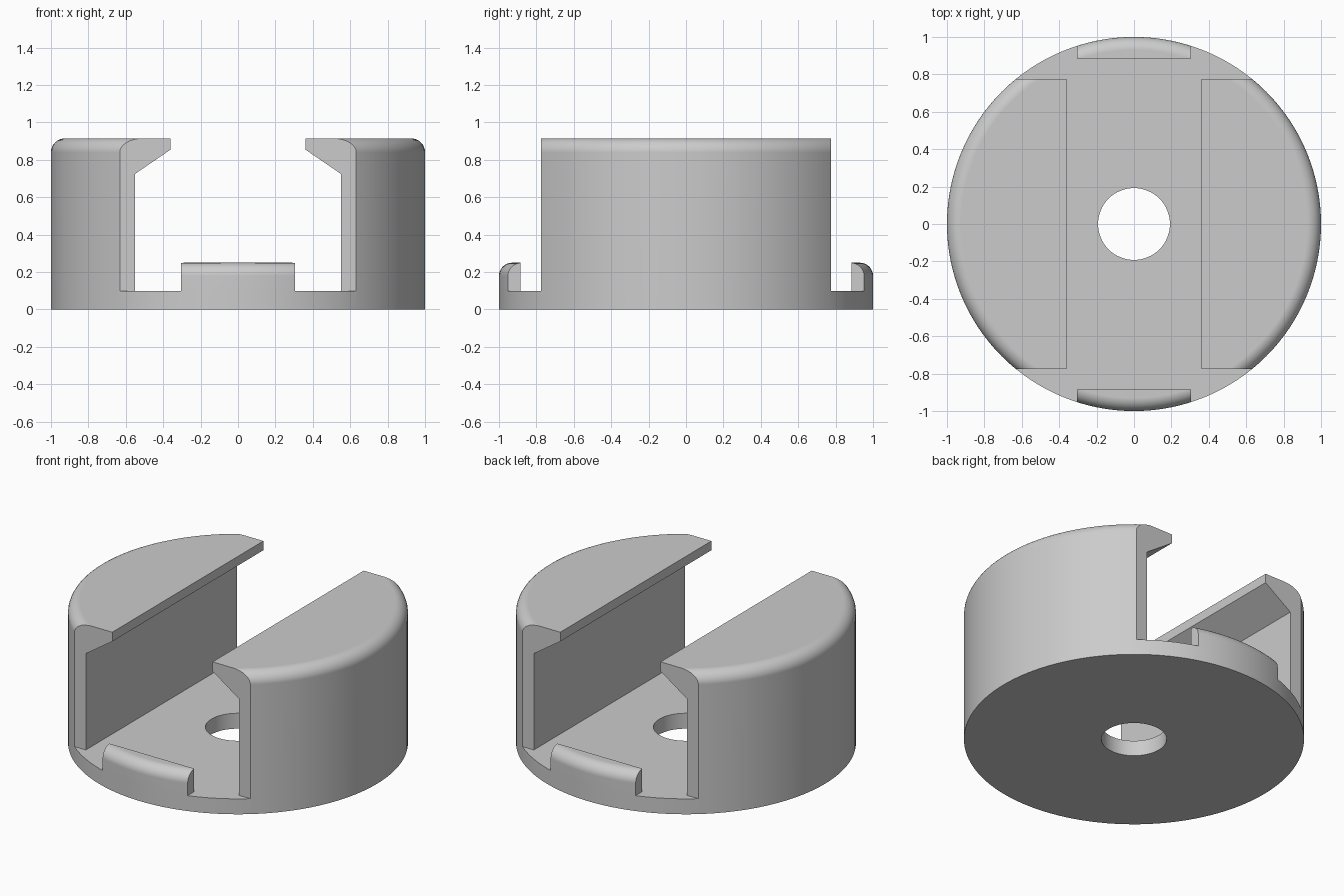
import bpy, bmesh, math

cube = bpy.data.objects.get("Cube")
if cube:
    bpy.data.objects.remove(cube, do_unlink=True)

RADIUS, HEIGHT, FLOOR = 1.0, 0.915, 0.1
WALL_Y, CLIP_X, CLIP_Y = 0.775, 0.305, 0.885

grey = bpy.data.materials.new("plain grey")
grey.use_nodes = True
colour = (0.6, 0.6, 0.6, 1)
grey.diffuse_color = colour
grey.node_tree.nodes["Principled BSDF"].inputs["Base Color"].default_value = colour


def finish(bm, name):
    bmesh.ops.recalc_face_normals(bm, faces=bm.faces)
    mesh = bpy.data.meshes.new(name)
    bm.to_mesh(mesh)
    bm.free()
    mesh.materials.append(grey)
    obj = bpy.data.objects.new(name, mesh)
    bpy.context.collection.objects.link(obj)
    return obj


def round_top_disc(name, bottom, top, fillet, segments=128, steps=8):
    """Cylinder whose upper rim is rounded, built as stacked rings."""
    profile = [(RADIUS, bottom)]
    for i in range(steps + 1):
        a = math.pi / 2 * i / steps
        profile.append((RADIUS - fillet + fillet * math.cos(a),
                        top - fillet + fillet * math.sin(a)))
    bm = bmesh.new()
    rings = []
    for r, z in profile:
        angles = [2 * math.pi * k / segments for k in range(segments)]
        rings.append([bm.verts.new((r * math.cos(a), r * math.sin(a), z)) for a in angles])
    for low, high in zip(rings, rings[1:]):
        for k in range(segments):
            n = (k + 1) % segments
            bm.faces.new((low[k], low[n], high[n], high[k]))
    bm.faces.new(rings[0])
    bm.faces.new(rings[-1])
    return finish(bm, name)


def prism(name, outline, y0, y1):
    """Extrude an x-z outline along y."""
    bm = bmesh.new()
    face = bm.faces.new([bm.verts.new((x, y0, z)) for x, z in outline])
    out = bmesh.ops.extrude_face_region(bm, geom=[face])
    verts = [v for v in out["geom"] if isinstance(v, bmesh.types.BMVert)]
    bmesh.ops.translate(bm, verts=verts, vec=(0, y1 - y0, 0))
    return finish(bm, name)


def box_outline(x, z0, z1):
    return [(-x, z0), (x, z0), (x, z1), (-x, z1)]


def activate(obj):
    bpy.ops.object.select_all(action="DESELECT")
    obj.select_set(True)
    bpy.context.view_layer.objects.active = obj


def carve(obj, cutter, operation="DIFFERENCE"):
    activate(obj)
    mod = obj.modifiers.new("carve", "BOOLEAN")
    mod.operation, mod.solver, mod.object = operation, "EXACT", cutter
    bpy.ops.object.modifier_apply(modifier=mod.name)
    bpy.data.objects.remove(cutter, do_unlink=True)


def smooth(obj):
    activate(obj)
    bpy.ops.object.shade_smooth_by_angle(angle=math.radians(30))
    mod = obj.modifiers.new("flat face normals", "WEIGHTED_NORMAL")
    mod.keep_sharp = True


# Holder body: base, two side walls and their overhanging lips
body = round_top_disc("holder_body", 0, HEIGHT, 0.075)
half = [(0.55, FLOOR), (0.55, 0.725), (0.36, 0.855), (0.36, 1.2)]
slot = half + [(-x, z) for x, z in reversed(half)]
carve(body, prism("slot_cutter", slot, -1.2, 1.2))
for side in (-1, 1):
    end = prism("end_cutter", box_outline(1.2, FLOOR, 1.3), side * WALL_Y, side * 1.3)
    carve(body, end)

# Round hole through the base
bm = bmesh.new()
bmesh.ops.create_cone(bm, cap_ends=True, segments=64, radius1=0.192, radius2=0.192, depth=0.6)
carve(body, finish(bm, "hole_cutter"))
smooth(body)

# Low retaining ridges at the front and back of the base
for name, side in (("front_ridge", -1), ("back_ridge", 1)):
    ridge = round_top_disc(name, FLOOR, 0.25, 0.07)
    keep = prism("ridge_keep", box_outline(CLIP_X, 0, 0.5), side * CLIP_Y, side * 1.2)
    carve(ridge, keep, "INTERSECT")
    smooth(ridge)
